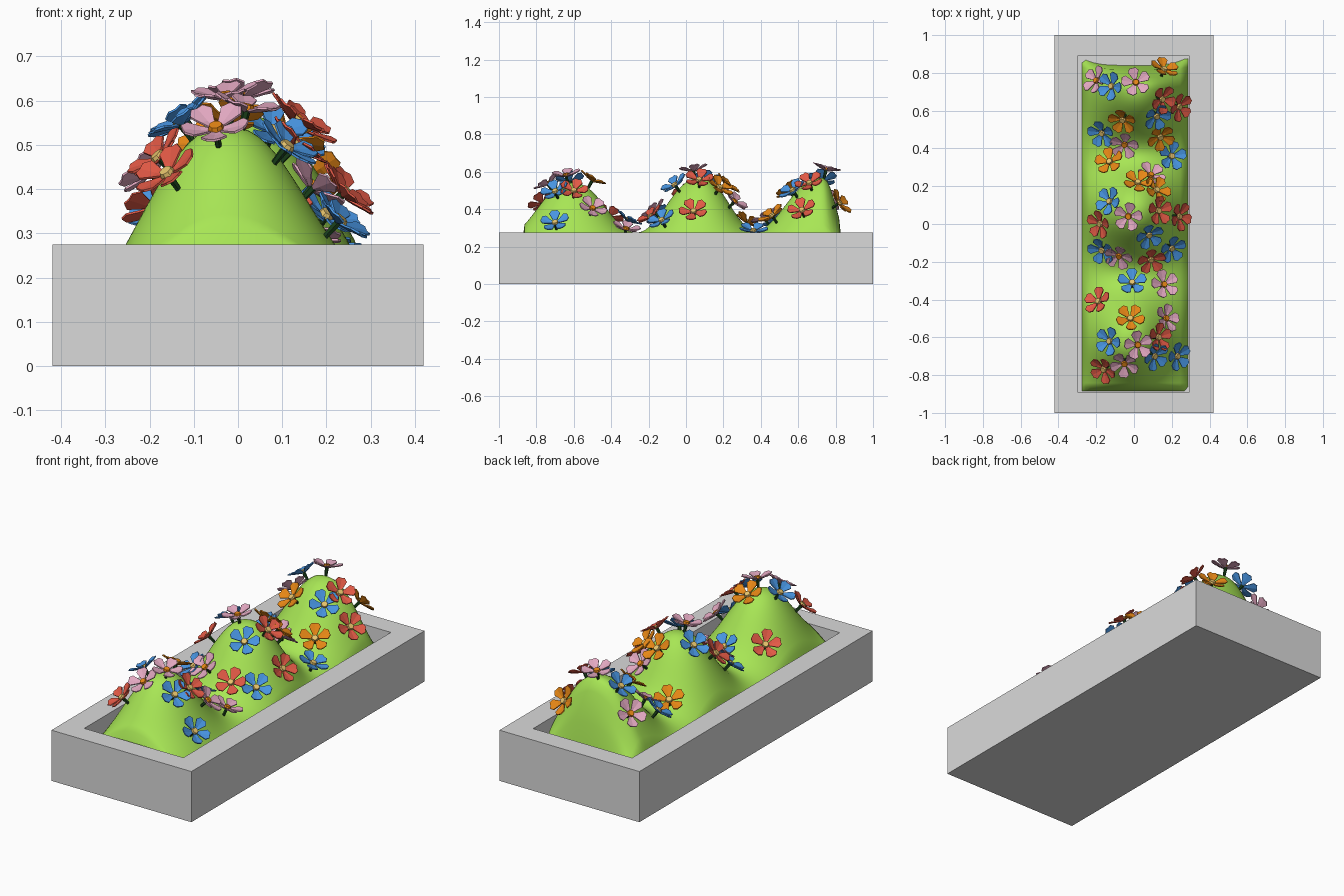
import bpy
import bmesh
import random
from math import exp, hypot, pi
from mathutils import Matrix, Vector

random.seed(4)
cube = bpy.data.objects.get("Cube")
if cube:
    bpy.data.objects.remove(cube, do_unlink=True)


def material(name, colour):
    mat = bpy.data.materials.new(name)
    mat.use_nodes = True
    mat.diffuse_color = (*colour, 1)
    mat.node_tree.nodes["Principled BSDF"].inputs["Base Color"].default_value = (*colour, 1)
    return mat


stone = material("grey stone", (.70, .70, .70))
grass = material("grass green", (.39, .79, .09))
stem_green = material("dark stem green", (.01, .05, .01))
yellow = material("pale yellow", (.80, .55, .15))
petal_mats = {
    "blue": material("petal blue", (.065, .30, .76)),
    "red": material("petal red", (.76, .10, .06)),
    "orange": material("petal orange", (.82, .25, .008)),
    "pink": material("petal pink", (.76, .39, .53)),
}


def finish_mesh(bm, name, mats):
    bmesh.ops.recalc_face_normals(bm, faces=bm.faces)
    mesh = bpy.data.meshes.new(name)
    bm.to_mesh(mesh)
    bm.free()
    for mat in mats:
        mesh.materials.append(mat)
    return mesh


def add_object(mesh, name):
    obj = bpy.data.objects.new(name, mesh)
    bpy.context.collection.objects.link(obj)
    return obj


# Planter box with a recessed top
bm = bmesh.new()
bmesh.ops.create_cube(bm, size=1)
for v in bm.verts:
    v.co = Vector((v.co.x * .84, v.co.y * 2, (v.co.z + .5) * .275))
bm.normal_update()
top = max(bm.faces, key=lambda f: f.calc_center_median().z)
bmesh.ops.inset_region(bm, faces=[top], thickness=.115)
for v in top.verts:
    v.co.x = .295 if v.co.x > 0 else -.30
    v.co.y = .89 if v.co.y > 0 else -.89
floor = bmesh.ops.extrude_face_region(bm, geom=[top])["geom"]
bmesh.ops.delete(bm, geom=[top], context="FACES_ONLY")
for v in floor:
    if isinstance(v, bmesh.types.BMVert):
        v.co.z = .15
add_object(finish_mesh(bm, "planter_box", [stone]), "planter_box")


# Grassy mounds: centre x, centre y, height, width, front depth, back depth
MOUNDS = [(-.025, -.61, .32, .21, .235, .235),
          (0, .075, .345, .225, .23, .205),
          (.015, .73, .345, .235, .255, .09)]


def ground(x, y):
    z = .222 - .06 * (x / .28) ** 4
    for cx, cy, height, width, front, back in MOUNDS:
        depth = front if y < cy else back
        z += height * exp(-hypot((x - cx) / width, (y - cy) / depth) ** 2.4)
    return z


def ground_normal(x, y):
    e = .01
    return Vector((ground(x - e, y) - ground(x + e, y),
                   ground(x, y - e) - ground(x, y + e), 2 * e)).normalized()


NX, NY = 28, 80
bm = bmesh.new()
rows = []
for j in range(NY + 1):
    row = []
    for i in range(NX + 1):
        x = -.275 + .56 * i / NX
        # the back edge bows inwards between its corners
        back = .84 + .035 * min(1, abs(x) / .27) ** 4
        y = -.885 + (back + .885) * j / NY
        edge = i in (0, NX) or j in (0, NY)
        row.append(bm.verts.new((x, y, .15 if edge else ground(x, y))))
    rows.append(row)
for a, b in zip(rows, rows[1:]):
    for i in range(NX):
        bm.faces.new((a[i], a[i + 1], b[i + 1], b[i]))
for f in bm.faces:
    f.smooth = True
add_object(finish_mesh(bm, "grass_mounds", [grass]), "grass_mounds")


# Flower: five cupped petals, a domed centre and a tapered stem
STEM = .048
PETAL = [(.010, .006, 0), (.034, .017, .007), (.058, .029, .016), (.075, .016, .021)]


def flower_mesh(name):
    bm = bmesh.new()
    for k in range(5):
        turn = Matrix.Rotation(2 * pi * k / 5, 3, "Z")
        strips = [[bm.verts.new(turn @ Vector((r, side * w, z - (.003 if side == 0 else 0))))
                   for side in (-1, 0, 1)] for r, w, z in PETAL]
        for a, b in zip(strips, strips[1:]):
            for i in range(2):
                bm.faces.new((a[i], b[i], b[i + 1], a[i + 1]))
    bm.normal_update()
    bmesh.ops.solidify(bm, geom=bm.faces[:], thickness=.005)
    petals = set(bm.faces)
    bmesh.ops.create_cone(bm, cap_ends=True, segments=8, radius1=.019, radius2=.015,
                          depth=.012, matrix=Matrix.Translation((0, 0, .004)))
    heads = set(bm.faces)
    for f in heads - petals:
        f.material_index = 1
    bmesh.ops.create_cone(bm, cap_ends=True, segments=6, radius1=.006, radius2=.010,
                          depth=STEM + .02, matrix=Matrix.Translation((0, 0, -STEM / 2 - .012)))
    for f in set(bm.faces) - heads:
        f.material_index = 2
    centre = petal_mats["orange"] if name == "pink" else yellow
    return finish_mesh(bm, name + "_flower", [petal_mats[name], centre, stem_green])


# Flower head positions seen from above
FLOWERS = {
    "blue": [(-.12, .73), (.12, .57), (-.17, .48), (.20, .36), (-.13, .12), (.08, -.06),
             (.20, -.13), (-.17, -.14), (-.01, -.31), (-.13, -.62), (.11, -.70), (.23, -.70)],
    "red": [(.15, .66), (.24, .62), (.13, .07), (.24, .04), (-.18, 0), (.09, -.19),
            (-.19, -.41), (.13, -.60), (-.16, -.77)],
    "orange": [(.16, .82), (-.06, .55), (.14, .46), (-.13, .33), (.02, .22), (.12, .18),
               (-.02, -.50)],
    "pink": [(-.20, .76), (.01, .75), (-.05, .42), (.09, .26), (-.03, .04), (-.08, -.17),
             (.16, -.32), (.17, -.50), (.02, -.64), (-.05, -.74)],
}
for name, spots in FLOWERS.items():
    mesh = flower_mesh(name)
    for n, (x, y) in enumerate(spots, 1):
        fx, fy = x, y
        for _ in range(12):  # settle the foot of the stem on the slope
            up = (ground_normal(fx, fy) + Vector((0, 0, .3))).normalized()
            fx += (x - up.x * STEM - fx) * .5
            fy += (y - up.y * STEM - fy) * .5
        flower = add_object(mesh, f"{name}_flower_{n}")
        spin = Matrix.Rotation(random.uniform(0, 2 * pi), 4, "Z")
        tilt = up.to_track_quat("Z", "Y").to_matrix().to_4x4()
        head = Vector((fx, fy, ground(fx, fy))) + up * STEM
        flower.matrix_world = Matrix.Translation(head) @ tilt @ spin
